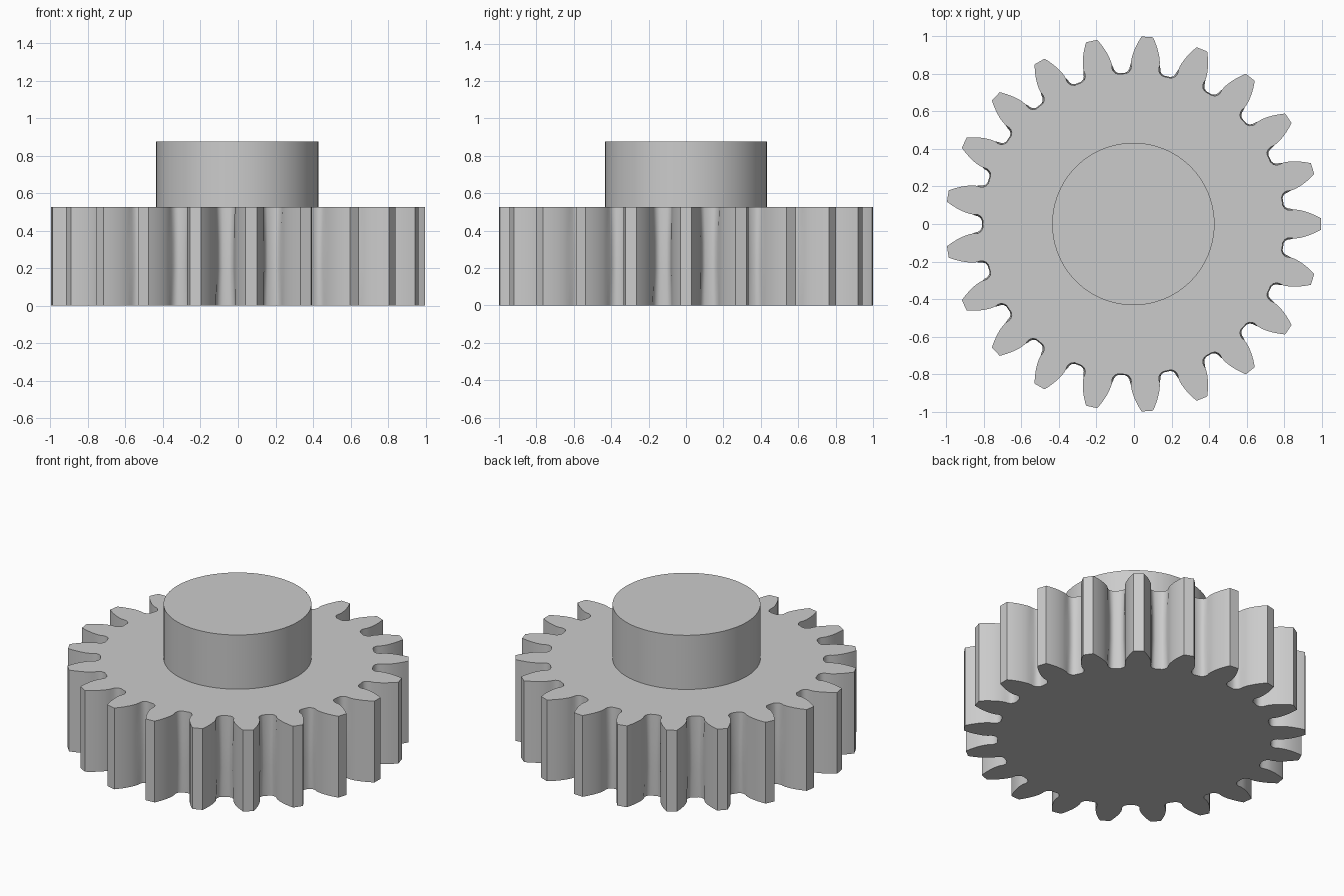
import bpy
import bmesh
from math import pi, sin, cos, tan, acos, radians

TEETH = 21
OUTER = 1.001
MODULE = OUTER * 2 / (TEETH + 2)
PITCH = MODULE * TEETH / 2
BASE = PITCH * cos(radians(20))
ROOT = 0.803
CENTRE_X = -0.0035
GEAR_TOP, HUB_TOP, HUB_RADIUS = 0.525, 0.875, 0.433

cube = bpy.data.objects.get("Cube")
if cube:
    bpy.data.objects.remove(cube, do_unlink=True)

steel = bpy.data.materials.new("grey_steel")
steel.use_nodes = True
grey = (0.6, 0.6, 0.6, 1)
steel.diffuse_color = grey
steel.node_tree.nodes["Principled BSDF"].inputs["Base Color"].default_value = grey


def make_object(name, bm):
    """Turn a bmesh into a smooth-shaded object with sharp edges kept."""
    bmesh.ops.recalc_face_normals(bm, faces=bm.faces)
    mesh = bpy.data.meshes.new(name)
    bm.to_mesh(mesh)
    bm.free()
    mesh.materials.append(steel)
    obj = bpy.data.objects.new(name, mesh)
    obj.location.x = CENTRE_X
    bpy.context.collection.objects.link(obj)
    bpy.ops.object.select_all(action='DESELECT')
    bpy.context.view_layer.objects.active = obj
    obj.select_set(True)
    bpy.ops.object.shade_smooth_by_angle(angle=radians(30))
    return obj


def involute(radius):
    """Half angle of a tooth at a given radius."""
    inv = lambda a: tan(a) - a
    return pi / (2 * TEETH) + inv(radians(20)) - inv(acos(min(1, BASE / radius)))


def tooth_flank(bulge):
    """Half tooth as (angle, radius) pairs, from the root fillet to the tip."""
    valley = pi / TEETH
    fillet = [(0.026, 0), (0.046, 0.008), (0.058, 0.022), (0.062, 0.036)]
    points = [(valley - a + bulge * a / 0.05, ROOT + rise + bulge * 0.7)
              for a, rise in fillet]
    steps = 8
    for i in range(steps + 1):
        r = BASE + (OUTER - BASE) * i / steps
        points.append((involute(r), r))
    return points


def gear_outline(bulge):
    flank = tooth_flank(bulge)
    tooth = [(-a, r) for a, r in flank] + [(a, r) for a, r in reversed(flank)]
    tooth.append((pi / TEETH, ROOT + bulge * 0.7))
    return [(r * cos(a + k * 2 * pi / TEETH), r * sin(a + k * 2 * pi / TEETH))
            for k in range(TEETH) for a, r in tooth]


# Toothed wheel, with root fillets slightly fuller at mid height
bm = bmesh.new()
rings = []
for z, bulge in ((0, 0), (0.19, 0.007), (0.34, 0.007), (GEAR_TOP, 0)):
    rings.append([bm.verts.new((x, y, z)) for x, y in gear_outline(bulge)])
for low, high in zip(rings, rings[1:]):
    for i in range(len(low)):
        j = (i + 1) % len(low)
        bm.faces.new((low[i], low[j], high[j], high[i]))
bm.faces.new(rings[0][::-1])
bm.faces.new(rings[-1])
make_object("toothed_wheel", bm)

# Plain round hub on top
bm = bmesh.new()
sunk = 0.02
bmesh.ops.create_cone(bm, cap_ends=True, segments=96, radius1=HUB_RADIUS,
                      radius2=HUB_RADIUS, depth=HUB_TOP - GEAR_TOP + sunk)
bmesh.ops.translate(bm, verts=bm.verts,
                    vec=(0, 0, (HUB_TOP + GEAR_TOP - sunk) / 2))
make_object("hub", bm)
